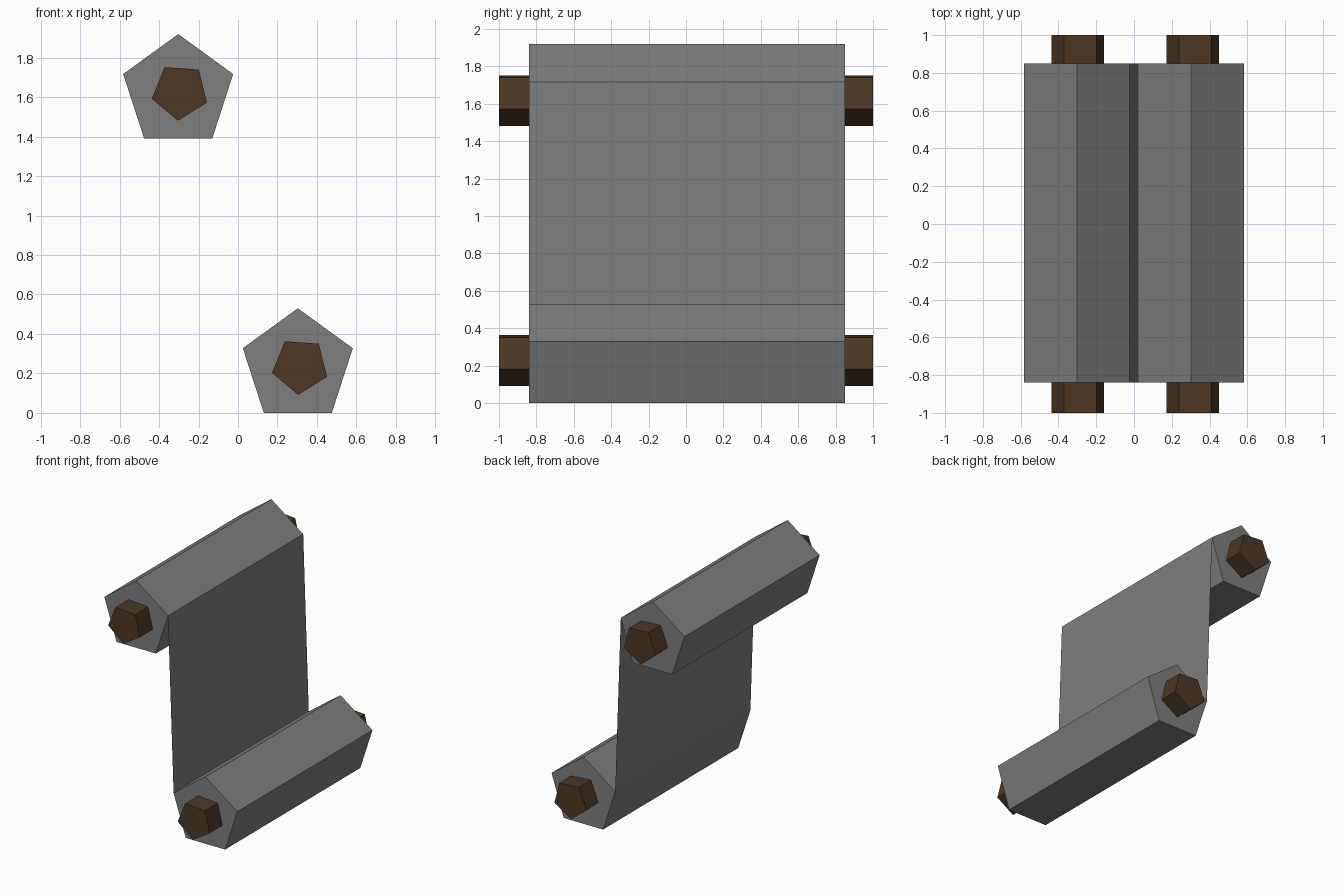
import bpy, bmesh, math

if "Cube" in bpy.data.objects:
    bpy.data.objects.remove(bpy.data.objects["Cube"])


def material(name, rgb):
    m = bpy.data.materials.new(name)
    m.diffuse_color = (*rgb, 1)
    m.use_nodes = True
    m.node_tree.nodes["Principled BSDF"].inputs["Base Color"].default_value = m.diffuse_color
    return m


paper = material("grey paper", (0.21, 0.21, 0.21))
wood = material("dark brown wood", (0.075, 0.04, 0.018))


def add_object(name, bm, mat):
    me = bpy.data.meshes.new(name)
    bm.to_mesh(me)
    bm.free()
    me.materials.append(mat)
    ob = bpy.data.objects.new(name, me)
    bpy.context.collection.objects.link(ob)


def pentagon_prism(name, cx, cz, r, start, y0, y1, mat):
    bm = bmesh.new()
    angles = [math.radians(start + 72 * i) for i in range(5)]
    rings = [[bm.verts.new((cx + r * math.cos(a), y, cz + r * math.sin(a)))
              for a in angles] for y in (y0, y1)]
    for ring in rings:
        bm.faces.new(ring)
    for i in range(5):
        j = (i + 1) % 5
        bm.faces.new((rings[0][i], rings[0][j], rings[1][j], rings[1][i]))
    bmesh.ops.recalc_face_normals(bm, faces=bm.faces)
    add_object(name, bm, mat)


# Rolled paper ends, each with a wooden rod through it
Y0, Y1, R = -0.84, 0.85, 0.293
for label, x, z, rod_x in (("upper", -0.303, 1.626, -0.294),
                           ("lower", 0.303, 0.237, 0.315)):
    pentagon_prism(label + "_roll", x, z, R, 90, Y0, Y1, paper)
    pentagon_prism(label + "_rod", rod_x, z + 0.001, 0.147, -94, -1, 1, wood)

# Flat sheet joining the facing corners of the rolls
dx, dz = R * math.cos(math.radians(18)), R * math.sin(math.radians(18))
top, low = (-0.303 + dx, 1.626 + dz), (0.303 - dx, 0.237 + dz)
bm = bmesh.new()
bm.faces.new([bm.verts.new(p) for p in (
    (low[0], Y0, low[1]), (low[0], Y1, low[1]),
    (top[0], Y1, top[1]), (top[0], Y0, top[1]))])
add_object("paper_sheet", bm, paper)
